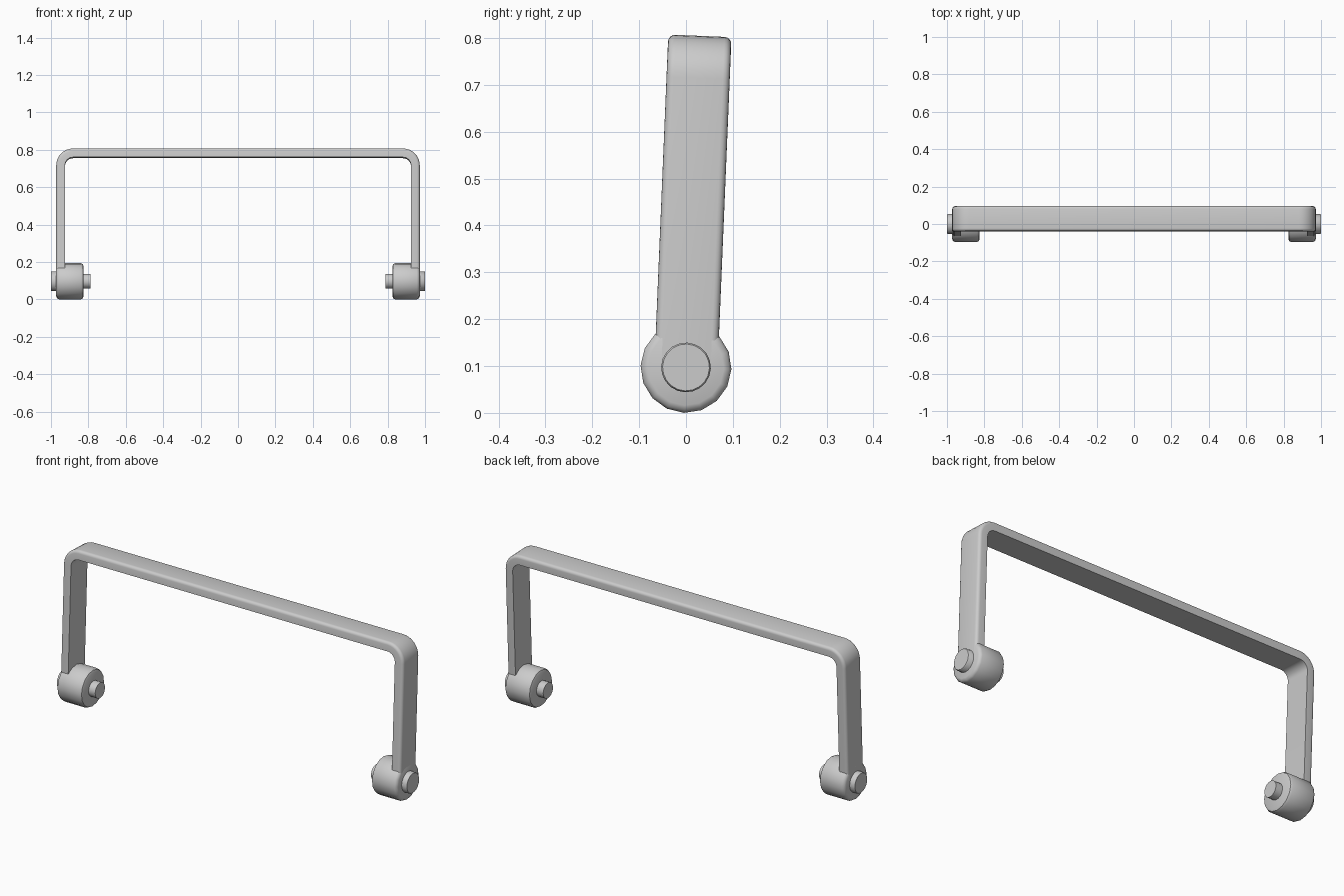
import bpy, bmesh, math
from mathutils import Matrix, Vector

if "Cube" in bpy.data.objects:
    bpy.data.objects.remove(bpy.data.objects["Cube"])

PIVOT = Vector((0, 0, 0.097))
TILT = (Matrix.Translation(PIVOT) @ Matrix.Rotation(math.radians(-2.4), 4, 'X')
        @ Matrix.Translation(-PIVOT))


def make_object(name, rings, smooth_angle):
    """Join closed rings of points into a capped, tilted solid."""
    bm = bmesh.new()
    rows = [[bm.verts.new(TILT @ Vector(p)) for p in ring] for ring in rings]
    n = len(rows[0])
    for a, b in zip(rows, rows[1:]):
        for i in range(n):
            j = (i + 1) % n
            bm.faces.new((a[i], a[j], b[j], b[i]))
    bm.faces.new(rows[0])
    bm.faces.new(rows[-1])
    bmesh.ops.recalc_face_normals(bm, faces=bm.faces)
    mesh = bpy.data.meshes.new(name)
    bm.to_mesh(mesh)
    bm.free()
    obj = bpy.data.objects.new(name, mesh)
    bpy.context.collection.objects.link(obj)
    bpy.ops.object.select_all(action='DESELECT')
    obj.select_set(True)
    bpy.context.view_layer.objects.active = obj
    bpy.ops.object.shade_smooth_by_angle(angle=math.radians(smooth_angle))
    return obj


def lathe(name, profile, side, segments):
    """Turn (x, radius) pairs about the pivot axis."""
    rings = []
    for x, r in profile:
        rings.append([(side * x, r * math.cos(2 * math.pi * k / segments),
                       PIVOT.z + r * math.sin(2 * math.pi * k / segments))
                      for k in range(segments)])
    return make_object(name, rings, 40)


# Handle strap: rounded outer edges, square inner edges, swept along a U
OUT, TOP, RAD, THICK, HALF, EDGE = 0.972, 0.805, 0.09, 0.047, 0.0675, 0.015
section = [(THICK, -HALF)]
for k in range(5):
    a = k * math.pi / 8
    section.append((EDGE - EDGE * math.sin(a), -HALF + EDGE - EDGE * math.cos(a)))
section += [(d, -y) for d, y in reversed(section)]

path = [(OUT, PIVOT.z, 1, 0)]
for k in range(9):
    a = k * math.pi / 16
    c, s = math.cos(a), math.sin(a)
    path.append((OUT - RAD + RAD * c, TOP - RAD + RAD * s, c, s))
path += [(-x, z, -nx, nz) for x, z, nx, nz in reversed(path)]
make_object("handle_strap", [[(x - nx * d, y, z - nz * d) for d, y in section]
                             for x, z, nx, nz in path], 40)

# Hinge bosses and their stepped pivot pins on both sides
for side, label in ((-1, "left"), (1, "right")):
    boss = [(0.826, 0.082), (0.830, 0.092), (0.840, 0.097),
            (0.957, 0.097), (0.967, 0.092), (0.972, 0.081)]
    lathe(label + "_hinge_boss", boss, side, 16)
    pin = [(0.788, 0.040), (0.88, 0.040), (0.88, 0.053),
           (0.996, 0.053), (1.0, 0.050)]
    lathe(label + "_pivot_pin", pin, side, 20)
